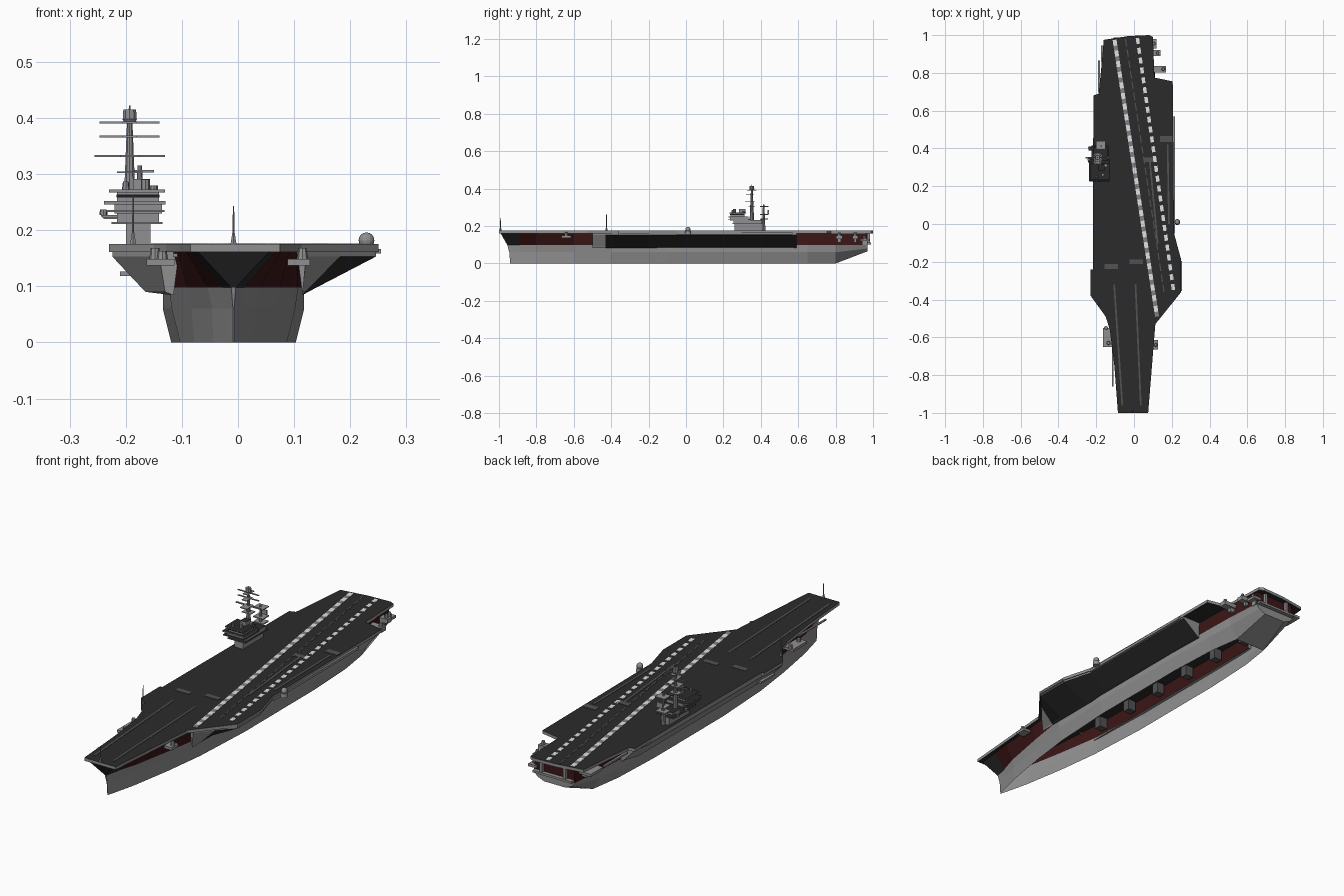
import bpy, bmesh, math
from mathutils import Matrix, Vector

def material(name, c):
    m = bpy.data.materials.new(name)
    m.diffuse_color = (*c, 1)
    return m

GREY = material("hull grey", (0.28, 0.28, 0.285))
LIGHT = material("island grey", (0.28, 0.28, 0.29))
DECK = material("deck black", (0.024, 0.024, 0.024))
RED = material("dark red", (0.045, 0.008, 0.008))
WHITE = material("marking white", (0.75, 0.75, 0.75))
MARK = material("marking grey", (0.085, 0.085, 0.085))
PALE = material("stripe grey", (0.22, 0.22, 0.23))
GLASS = material("window black", (0.012, 0.012, 0.015))
CX = -0.008   # hull centreline
TOP = 0.175   # flight deck height

def finish(name, bm, mats, fix=True):
    if fix:
        bmesh.ops.recalc_face_normals(bm, faces=bm.faces)
    me = bpy.data.meshes.new(name)
    bm.to_mesh(me)
    bm.free()
    for m in mats:
        me.materials.append(m)
    ob = bpy.data.objects.new(name, me)
    bpy.context.collection.objects.link(ob)
    return ob

def boxes(name, mat, items, top=None):
    """items: (cx, cy, cz, sx, sy, sz[, rotation about z]); top = material of upward faces"""
    bm = bmesh.new()
    for it in items:
        rot = it[6] if len(it) > 6 else 0
        M = Matrix.Translation(it[:3]) @ Matrix.Rotation(rot, 4, 'Z') @ Matrix.Diagonal((*it[3:6], 1))
        bmesh.ops.create_cube(bm, size=1, matrix=M)
    bmesh.ops.recalc_face_normals(bm, faces=bm.faces)
    for f in bm.faces:
        f.material_index = 1 if top and f.normal.z > .5 else 0
    return finish(name, bm, [mat, top] if top else [mat])

def cones(name, mat, items, n=10):
    """items: (x, y, z0, z1, r0, r1)"""
    bm = bmesh.new()
    for x, y, z0, z1, r0, r1 in items:
        bmesh.ops.create_cone(bm, cap_ends=True, segments=n, radius1=r0, radius2=r1, depth=z1 - z0,
                              matrix=Matrix.Translation((x, y, (z0 + z1) / 2)))
    return finish(name, bm, [mat])

def line(p, q, w, a=0.0, b=1.0, z=TOP):
    """thin plate along p-q, between fractions a and b"""
    p, q = Vector(p), Vector(q)
    d = q - p
    c = p + d * (a + b) / 2
    return (c.x, c.y, z, d.length * (b - a), w, 0.003, math.atan2(d.y, d.x))

# flight deck: outline extruded, black top and underside, grey rim
outline = [(-.085, -1), (.075, -1), (.113, -.53), (.25, -.36), (.25, -.19), (.212, -.05), (.205, .755),
           (.108, .775), (.1, .99), (.08, 1), (-.03, .995), (-.16, .975), (-.17, .86), (-.187, .69), (-.215, .68),
           (-.218, -.24), (-.23, -.24), (-.23, -.38), (-.15, -.49), (-.128, -.56), (-.104, -.75)]
bm = bmesh.new()
low = [bm.verts.new((x, y, .161)) for x, y in outline]
f = bm.faces.new(low)
ext = bmesh.ops.extrude_face_region(bm, geom=[f], use_keep_orig=True)
for v in ext['geom']:
    if isinstance(v, bmesh.types.BMVert):
        v.co.z = TOP
bmesh.ops.recalc_face_normals(bm, faces=bm.faces)
for f in bm.faces:
    f.material_index = 0 if abs(f.normal.z) > .5 else 1
finish("flight_deck", bm, [DECK, GREY])

# hull: open-bottomed loft, stations hold half widths at four levels
Z = (0, .06, .098, .163)
stations = [(-.89, .014, .015, .019, .076), (-.8, .036, .038, .046, .085), (-.6, .07, .075, .083, .1),
            (-.4, .095, .11, .115, .115), (-.1, .111, .126, .126, .12), (.4, .111, .126, .126, .12),
            (.65, .1, .12, .122, .12), (.8, .078, .112, .118, .115), (.97, .055, .09, .105, .1)]
rows = [[(w, y, z) for w, y, z in zip((.001, .001, .004, .065), (-.94, -.945, -.955, -.992), Z)]]
for s in stations:
    zs = Z if s[0] < .9 else (.065, .08, .1, .163)
    rows.append([(w, s[0], z) for w, z in zip(s[1:], zs)])
bm = bmesh.new()
sides = {k: [[bm.verts.new((CX + k * w, y, z)) for w, y, z in r] for r in rows] for k in (1, -1)}
for k, g in sides.items():
    for i in range(len(g) - 1):
        for j in range(3):
            f = bm.faces.new((g[i][j], g[i + 1][j], g[i + 1][j + 1], g[i][j + 1]))
            f.material_index = 0 if j < 2 else (1 if i > 0 else 2)
a, b = sides[1], sides[-1]
for j in range(3):  # stem and transom
    f = bm.faces.new((a[0][j], a[0][j + 1], b[0][j + 1], b[0][j]))
    f.material_index = 2 if j == 2 else 0
    f = bm.faces.new((a[-1][j], a[-1][j + 1], b[-1][j + 1], b[-1][j]))
    f.material_index = 1 if j == 2 else 0
bm.faces.new((a[-2][0], a[-1][0], b[-1][0], b[-2][0]))  # rising stern bottom
finish("hull", bm, [GREY, RED, DECK])

# side sponsons: flared wedges between hull and deck edge
def sponson(name, secs, dark_from=99):
    bm = bmesh.new()
    R = []
    for y, xo, xb in secs:
        s = 1 if xo > 0 else -1
        R.append([bm.verts.new(p) for p in ((s * .105, y, .161), (xo, y, .161), (xo, y, .153),
                                            (xb, y, .09), (s * .115, y, .084))])
    for i, (p, q) in enumerate(zip(R, R[1:])):
        for j in range(1, 4):
            f = bm.faces.new((p[j], q[j], q[j + 1], p[j + 1]))
            f.material_index = 1 if i >= dark_from and j > 1 else 0
    bm.faces.new(R[0])
    bm.faces.new(R[-1])
    return finish(name, bm, [GREY, DECK])

sponson("port_sponson", [(-.5, .122, .114), (-.43, .182, .12), (-.36, .246, .125), (-.19, .246, .125),
                         (-.05, .208, .125), (.59, .204, .125)], 1)
sponson("starboard_sponson", [(-.5, -.14, -.13), (-.38, -.224, -.165), (-.24, -.216, -.165),
                              (.58, -.212, -.165), (.66, -.2, -.14)])

# hangar frames inside the open hull
boxes("hangar_frames", MARK, [(-.1, -.35 + i * .2, .135, .04, .035, .05) for i in range(6)])

# landing strip stripes with alternating dashes
L, Rr = ((-.103, .975), (.122, -.49)), ((.018, .985), (.212, -.37))
n = 26
boxes("landing_stripes_white", WHITE,
      [line(*L, .021, i / n, (i + .55) / n) for i in range(n)] +
      [line(*Rr, .018, i / n, (i + .6) / n) for i in range(n)])
boxes("landing_stripes_grey", PALE, [line(*L, .021, (i + .55) / n, (i + 1) / n) for i in range(n)])
boxes("landing_centre_line", MARK, [line((-.045, .98), (.162, -.38), .006, i / 24, (i + .7) / 24) for i in range(24)])

# catapult tracks and blast deflectors
boxes("catapult_tracks", MARK, [line((-.105, -.32), (-.062, -.96), .009), line((.008, -.32), (.036, -.96), .009),
                                line((.082, .35), (.125, -.1), .009), line((.178, .42), (.185, 0), .009)])
boxes("blast_deflectors", MARK, [(-.12, -.225, TOP, .07, .025, .003), (.012, -.2, TOP, .07, .025, .003),
                                 (.08, .34, TOP, .06, .025, .003), (.17, .45, TOP, .065, .03, .003)])

# deck edge catwalks
boxes("catwalks", GREY, [(.211, .26, .16, .012, .62, .012), (.25, -.275, .162, .01, .16, .008),
                         (-.186, .78, .155, .01, .17, .008), (-.112, -.76, .155, .008, .2, .006)])

# weapon platforms at bow and stern, each with a small launcher
plats = [(.135, .82, .14, .07, .035, .02), (.115, .905, .14, .05, .03, .02), (.1, .955, .125, .04, .05, .012),
         (-.145, .9, .14, .06, .09, .012), (-.138, -.6, .143, .05, .1, .012), (.108, -.64, .143, .04, .05, .012),
         (-.2, -.3, .122, .02, .1, .008)]
boxes("weapon_platforms", GREY, plats)
boxes("platform_braces", GREY, [(p[0] * .85, p[1], p[2] - .015, .03, p[4] * .5, .025) for p in plats[:4]])
cones("launchers", LIGHT, [(-.148, -.55, .149, .168, .01, .008), (-.135, -.63, .149, .163, .01, .008),
                           (.115, -.64, .149, .168, .01, .007), (.155, .82, .15, .166, .01, .007),
                           (.125, .905, .15, .166, .009, .007), (.105, .955, .131, .15, .009, .007)], 8)
# stern gallery under the round-down
boxes("stern_gallery", GREY, [(CX, .978, .106, .2, .02, .01), (CX - .06, .978, .135, .012, .014, .05),
                              (CX + .06, .978, .135, .012, .014, .05)])

# port radome
bm = bmesh.new()
bmesh.ops.create_uvsphere(bm, u_segments=12, v_segments=8, radius=.014, matrix=Matrix.Translation((.229, .01, .182)))
finish("port_radome", bm, [LIGHT])
cones("radome_base", GREY, [(.229, .01, .155, .174, .016, .014)], 12)

# whip antennas on lattice-like bases
wh = [(CX, -.992, .243), (-.187, -.425, .262)]
cones("antenna_bases", LIGHT, [(x, y, .165, .198, .008, .002) for x, y, t in wh], 6)
cones("antenna_whips", LIGHT, [(x, y, .19, t, .002, .0014) for x, y, t in wh], 6)

# island tower and stacked bridge levels
boxes("island_tower", LIGHT, [(-.178, .335, .195, .044, .15, .042), (-.178, .33, .223, .075, .15, .02),
                              (-.178, .285, .24, .085, .1, .02), (-.178, .275, .258, .075, .075, .024),
                              (-.172, .3, .28, .03, .035, .022)], DECK)
boxes("island_walkways", LIGHT, [(-.18, .33, .213, .09, .17, .004), (-.183, .285, .234, .104, .12, .004),
                                 (-.184, .28, .249, .11, .105, .006), (-.18, .277, .27, .1, .09, .005),
                                 (-.225, .34, .225, .035, .03, .004), (-.215, .4, .222, .05, .02, .004)], DECK)
boxes("bridge_windows", GLASS, [(-.178, .275, .261, .077, .077, .005)])
cones("island_sensors", LIGHT, [(-.24, .34, .227, .237, .007, .006), (-.238, .4, .224, .234, .006, .005),
                                (-.165, .26, .272, .29, .008, .008), (-.2, .25, .272, .287, .007, .005),
                                (-.15, .31, .272, .28, .007, .007)], 8)

# main mast with yards, platforms and drum
MX, MY = -.193, .352
cones("main_mast", LIGHT, [(MX, MY, .23, .395, .012, .005), (MX, MY, .392, .398, .01, .014),
                           (MX, MY, .398, .415, .013, .012), (MX, MY, .415, .422, .002, .001)], 10)
boxes("mast_yards", LIGHT, [(MX, MY, .332, .125, .008, .004), (MX, MY, .367, .107, .007, .003),
                            (MX, MY, .392, .107, .007, .003), (MX, MY - .012, .332, .035, .05, .004),
                            (MX, MY - .01, .367, .025, .045, .003), (MX, MY, .392, .025, .05, .003),
                            (MX, MY, .303, .045, .035, .003)])
# aft mast
cones("aft_mast", LIGHT, [(-.175, .415, .174, .315, .01, .004)], 8)
boxes("aft_mast_platforms", LIGHT, [(-.175, .418, .262, .05, .045, .005), (-.175, .418, .238, .05, .04, .005),
                                    (-.175, .418, .305, .05, .045, .004), (-.175, .44, .275, .03, .006, .02)])
